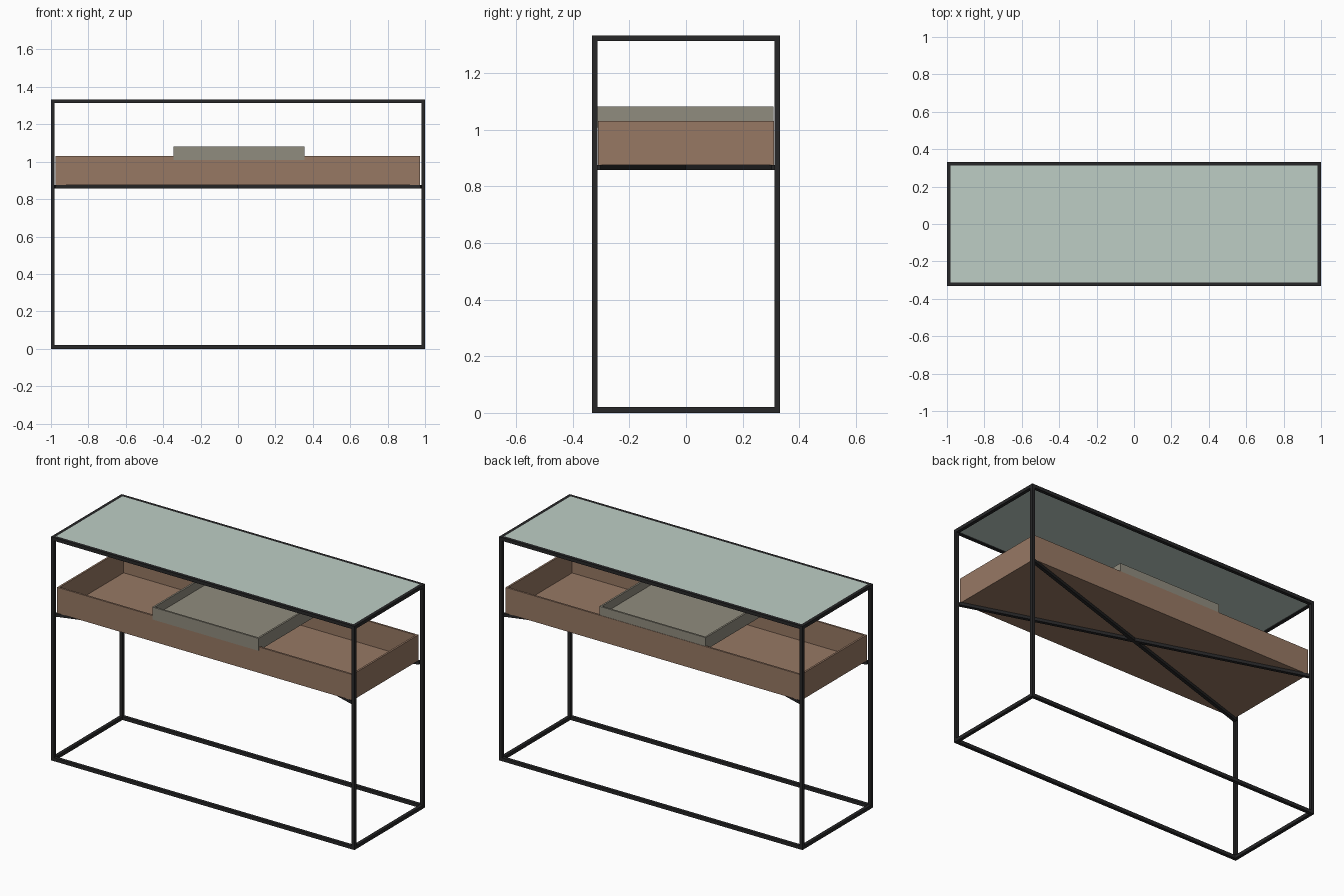
import bpy, math

if "Cube" in bpy.data.objects:
    bpy.data.objects.remove(bpy.data.objects["Cube"])

def material(name, rgb):
    m = bpy.data.materials.new(name)
    m.diffuse_color = (*rgb, 1)
    m.use_nodes = True
    m.node_tree.nodes["Principled BSDF"].inputs["Base Color"].default_value = m.diffuse_color
    return m

BLACK = material("black metal", (0.02, 0.02, 0.021))
GLASS = material("pale green glass", (0.51, 0.615, 0.56))
WOOD = material("brown wood", (0.31, 0.19, 0.127))
GREY = material("warm grey", (0.28, 0.262, 0.21))

FACES = [(0, 2, 3, 1), (4, 5, 7, 6), (0, 1, 5, 4), (2, 6, 7, 3), (0, 4, 6, 2), (1, 3, 7, 5)]

def box(name, mat, x, y, z, turn=0):
    """Box from (min, max) ranges, optionally turned about z through the origin."""
    c, s = math.cos(turn), math.sin(turn)
    verts = [(a * c - b * s, a * s + b * c, h) for h in z for b in y for a in x]
    me = bpy.data.meshes.new(name)
    me.from_pydata(verts, [], FACES)
    me.materials.append(mat)
    ob = bpy.data.objects.new(name, me)
    bpy.context.collection.objects.link(ob)
    return ob

def tray(name, mat, x, y, z, wall, floor):
    """Open box with a solid rim: inset the top face and push it down."""
    import bmesh
    ob = box(name, mat, x, y, z)
    bm = bmesh.new()
    bm.from_mesh(ob.data)
    bmesh.ops.recalc_face_normals(bm, faces=bm.faces)
    top = max(bm.faces, key=lambda f: f.calc_center_median().z)
    bmesh.ops.inset_region(bm, faces=[top], thickness=wall)
    ext = bmesh.ops.extrude_discrete_faces(bm, faces=[top])["faces"][0]
    for v in ext.verts:
        v.co.z = z[0] + floor
    bmesh.ops.recalc_face_normals(bm, faces=bm.faces)
    bm.to_mesh(ob.data)
    bm.free()

X, Y, H, T = 1.0, 0.332, 1.333, 0.02

# Legs
for sx in (-1, 1):
    for sy in (-1, 1):
        box("leg", BLACK, sorted((sx * X, sx * (X - T))), sorted((sy * Y, sy * (Y - T))), (0, H))

# Rails at the floor and the top
for z in ((0, T), (H - T, H)):
    for s in (-1, 1):
        box("long_rail", BLACK, (-X + T, X - T), sorted((s * Y, s * (Y - T))), z)
        box("end_rail", BLACK, sorted((s * X, s * (X - T))), (-Y + T, Y - T), z)

# Glass top set into the frame
box("glass_top", GLASS, (-X + T, X - T), (-Y + T, Y - T), (H - 0.014, H))

# Crossed braces carrying the tray
half = math.hypot(X - T, Y - T)
for s in (-1, 1):
    box("cross_brace", BLACK, (-half, half), (-0.01, 0.01), (0.858, 0.876),
        s * math.atan2(Y - T, X - T))

# Wooden tray and the small sliding tray resting on it
tray("wood_tray", WOOD, (-0.975, 0.972), (-0.311, 0.311), (0.876, 1.03), 0.016, 0.01)
tray("small_tray", GREY, (-0.345, 0.355), (-0.314, 0.309), (1.008, 1.082), 0.015, 0.024)
